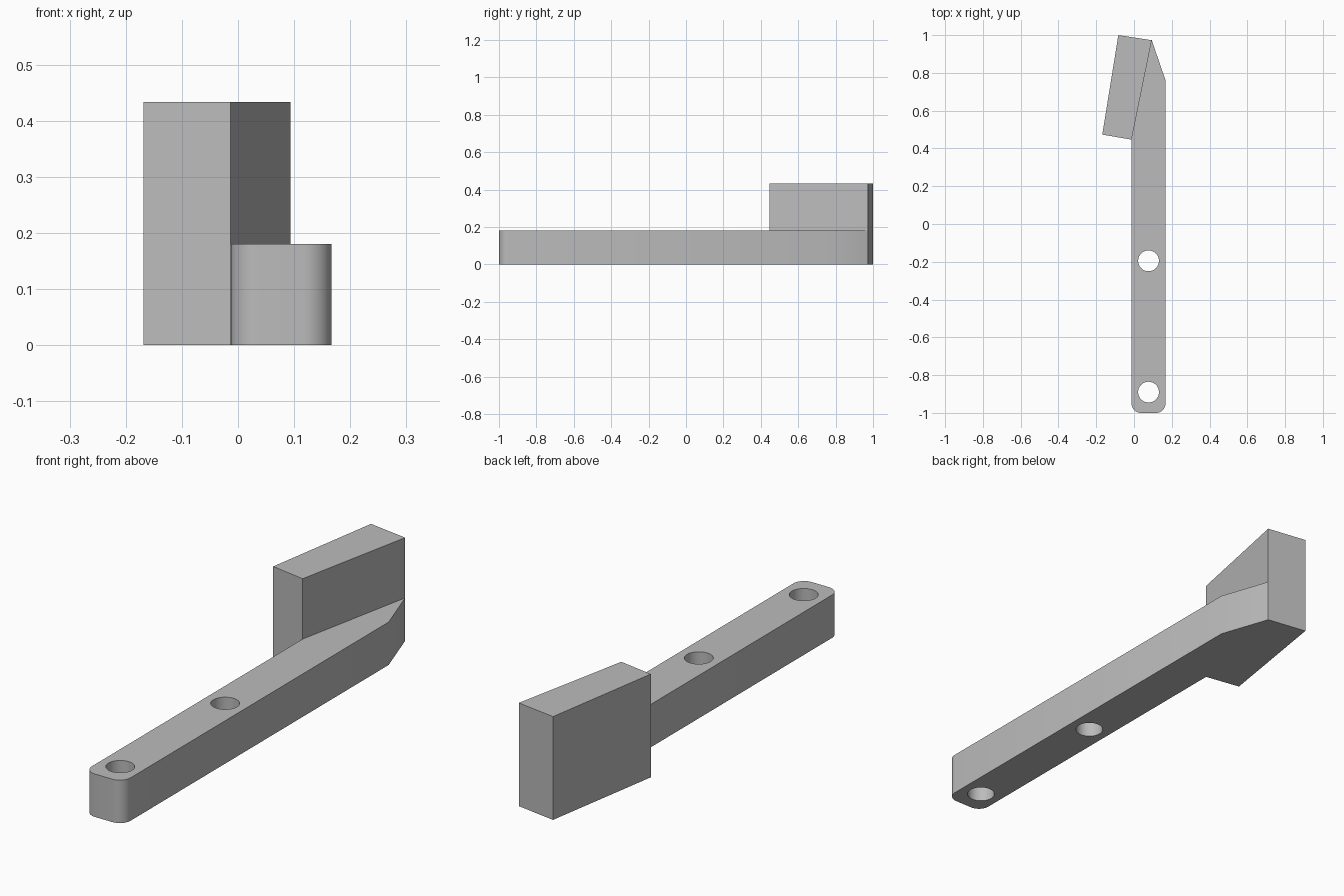
import bpy
import bmesh
import math

cube = bpy.data.objects.get("Cube")
if cube:
    bpy.data.objects.remove(cube, do_unlink=True)

BAR_LEFT, BAR_RIGHT = -0.013, 0.167
BAR_MID = (BAR_LEFT + BAR_RIGHT) / 2
BAR_TOP, BLOCK_TOP = 0.18, 0.433
FRONT = -1.0

grey = bpy.data.materials.new("plain grey")
grey.use_nodes = True
colour = (0.5, 0.5, 0.5, 1)
grey.diffuse_color = colour
grey.node_tree.nodes["Principled BSDF"].inputs["Base Color"].default_value = colour


def prism(name, outline, height):
    """Extrude a plan outline upward from the ground."""
    bm = bmesh.new()
    base = bm.faces.new([bm.verts.new((x, y, 0)) for x, y in outline])
    top = bmesh.ops.extrude_face_region(bm, geom=[base])["geom"]
    bmesh.ops.translate(bm, vec=(0, 0, height),
                        verts=[v for v in top if isinstance(v, bmesh.types.BMVert)])
    bmesh.ops.recalc_face_normals(bm, faces=bm.faces)
    mesh = bpy.data.meshes.new(name)
    bm.to_mesh(mesh)
    bm.free()
    mesh.materials.append(grey)
    obj = bpy.data.objects.new(name, mesh)
    bpy.context.collection.objects.link(obj)
    return obj


def arc(cx, cy, radius, start, end, steps):
    angles = [math.radians(start + (end - start) * i / steps) for i in range(steps + 1)]
    return [(cx + radius * math.cos(a), cy + radius * math.sin(a)) for a in angles]


# Long bar with rounded front corners and a slanted back end
r = 0.05
bar_outline = (arc(BAR_LEFT + r, FRONT + r, r, 180, 270, 10)
               + arc(BAR_RIGHT - r, FRONT + r, r, 270, 360, 10)
               + [(BAR_RIGHT, 0.76), (0.094, 0.973), (BAR_LEFT, 0.447)])
bar = prism("mounting_bar", bar_outline, BAR_TOP)

# Two screw holes through the bar
for i, y in enumerate((-0.89, -0.195)):
    cutter = prism(f"hole_cutter_{i}", arc(BAR_MID, y, 0.055, 0, 360, 48)[:-1], 0.4)
    cutter.location.z = -0.1
    cutter.hide_render = True
    cut = bar.modifiers.new("screw hole", 'BOOLEAN')
    cut.operation = 'DIFFERENCE'
    cut.solver = 'EXACT'
    cut.object = cutter
    bpy.context.view_layer.objects.active = bar
    bpy.ops.object.modifier_apply(modifier=cut.name)
    bpy.data.objects.remove(cutter, do_unlink=True)

# Tall angled block at the back
block = prism("end_block", [(-0.168, 0.473), (BAR_LEFT, 0.447),
                            (0.094, 0.973), (-0.083, 1.0)], BLOCK_TOP)

for obj in (bar, block):
    bpy.ops.object.select_all(action='DESELECT')
    obj.select_set(True)
    bpy.context.view_layer.objects.active = obj
    bpy.ops.object.shade_smooth_by_angle(angle=math.radians(30))
